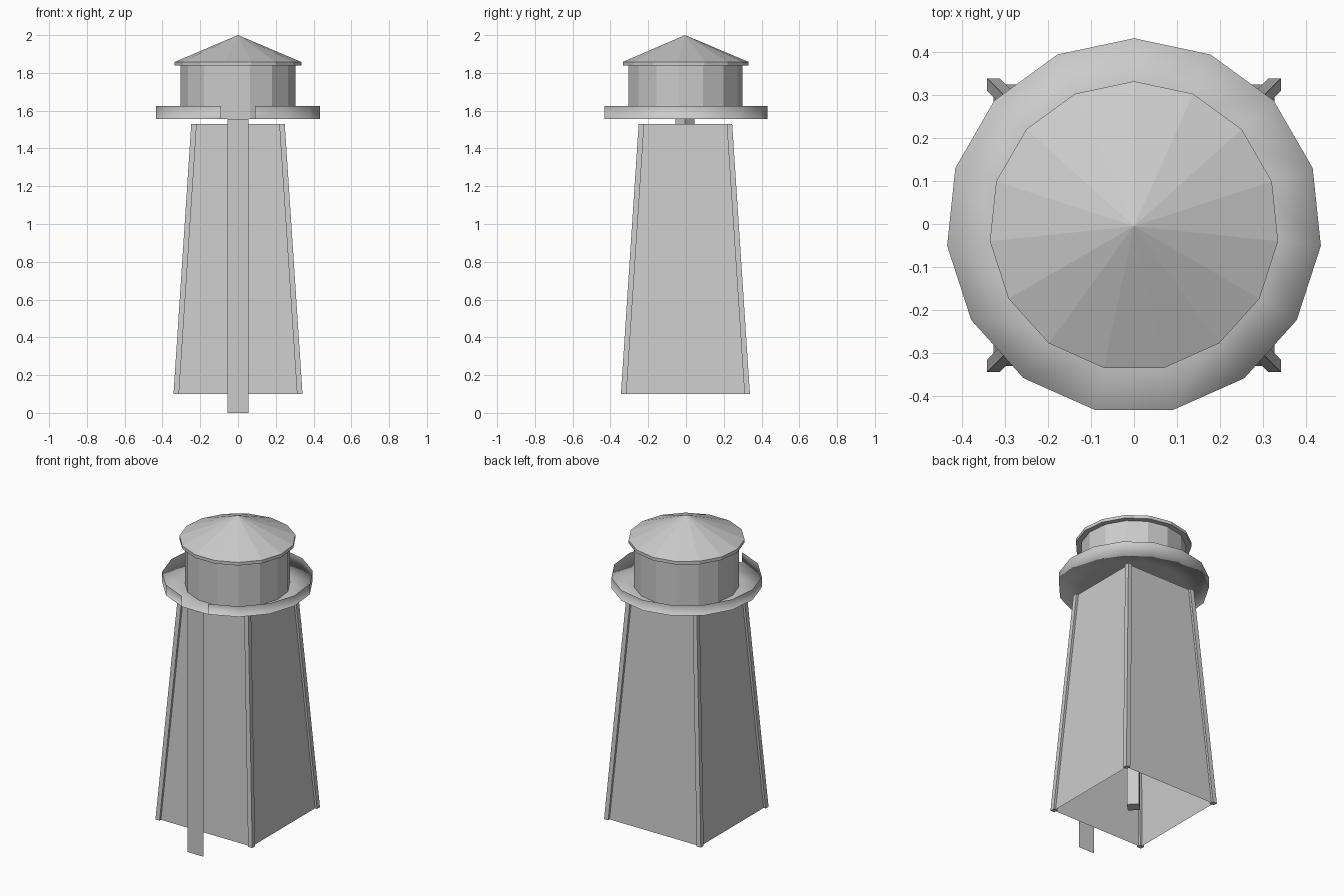
import bpy, bmesh, math

if "Cube" in bpy.data.objects:
    bpy.data.objects.remove(bpy.data.objects["Cube"])

SIDES = 15
YC = -0.005          # axis of the round parts


def finish(name, bm, smooth=False):
    mesh = bpy.data.meshes.new(name)
    bm.to_mesh(mesh)
    bm.free()
    for p in mesh.polygons:
        p.use_smooth = smooth
    obj = bpy.data.objects.new(name, mesh)
    bpy.context.collection.objects.link(obj)
    return obj


def ring(bm, r, z, n=SIDES):
    # first vertex points to the back, so one flat side faces the front
    return [bm.verts.new((-r * math.sin(2 * math.pi * i / n),
                          YC + r * math.cos(2 * math.pi * i / n), z)) for i in range(n)]


def bridge(bm, a, b, skip=None):
    n = len(a)
    for i in range(n):
        if i != skip:
            j = (i + 1) % n
            bm.faces.new((a[i], a[j], b[j], b[i]))


def square(bm, cx, cy, h, z):
    return [bm.verts.new((cx + sx * h, cy + sy * h, z))
            for sx, sy in ((-1, -1), (1, -1), (1, 1), (-1, 1))]


Z0, Z1 = 0.10, 1.53
B0, B1 = 0.327, 0.233   # half spacing of the legs at bottom and top
LEG_Y = -0.003

# tapered open side panels
bm = bmesh.new()
bridge(bm, square(bm, 0, LEG_Y, B0, Z0), square(bm, 0, LEG_Y, B1, Z1))
finish("tower_panels", bm)

# four leaning corner legs
for sx, sy, name in ((-1, -1, "front_left_leg"), (1, -1, "front_right_leg"),
                     (1, 1, "back_right_leg"), (-1, 1, "back_left_leg")):
    bm = bmesh.new()
    lo = square(bm, sx * B0, LEG_Y + sy * B0, 0.0145, Z0)
    hi = square(bm, sx * B1, LEG_Y + sy * B1, 0.0145, Z1)
    bridge(bm, lo, hi)
    bm.faces.new(lo[::-1])
    bm.faces.new(hi)
    finish(name, bm)

# central pipe, a four-sided column
bm = bmesh.new()
lo, hi = ring(bm, 0.05, Z0, 4), ring(bm, 0.05, 1.557, 4)
bridge(bm, lo, hi)
bm.faces.new(lo[::-1])
finish("centre_pipe", bm)

# walkway floor with thin railing, open at the front
bm = bmesh.new()
inner = ring(bm, 0.305, 1.557)
outer = ring(bm, 0.437, 1.557)
top = ring(bm, 0.437, 1.624)
bm.faces.new(inner)
bridge(bm, outer, inner)
bridge(bm, outer, top, skip=SIDES // 2)
bmesh.ops.delete(bm, geom=[v for v in bm.verts if not v.link_faces], context='VERTS')
finish("walkway", bm, smooth=True)

# tank wall
bm = bmesh.new()
bridge(bm, ring(bm, 0.305, 1.557), ring(bm, 0.305, 1.838))
finish("tank", bm)

# conical roof with a short rim
bm = bmesh.new()
lo, hi = ring(bm, 0.337, 1.838), ring(bm, 0.337, 1.858)
bm.faces.new(lo[::-1])
bridge(bm, lo, hi)
apex = bm.verts.new((0, YC, 2.0))
for i in range(SIDES):
    bm.faces.new((hi[i], hi[(i + 1) % SIDES], apex))
finish("roof", bm)

# flat ladder strip at the front
bm = bmesh.new()
bm.faces.new([bm.verts.new((x, -0.428, z)) for x, z in
              ((-0.056, 0), (0.056, 0), (0.056, 1.557), (-0.056, 1.557))])
finish("ladder", bm)
